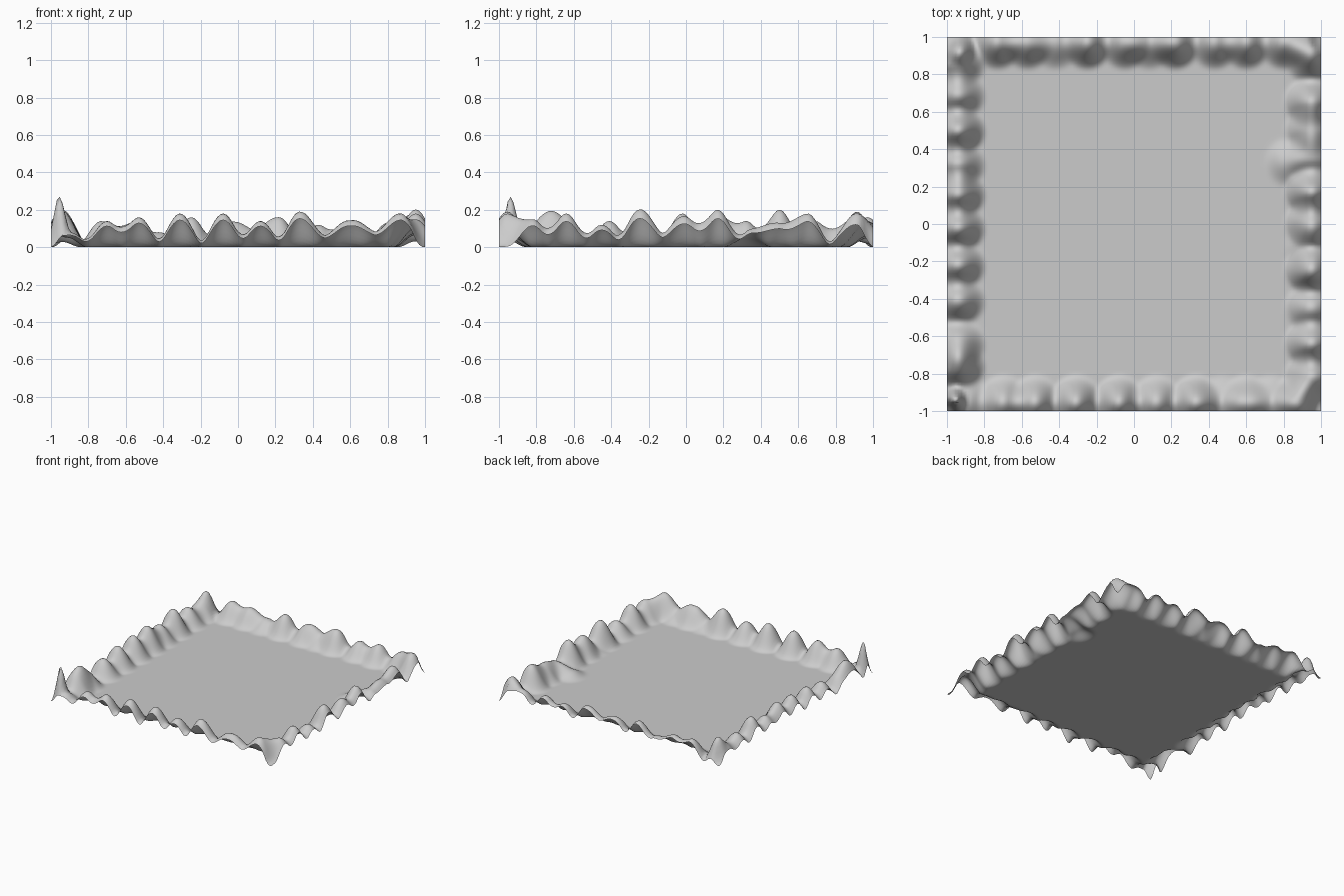
import bpy
import bmesh
from math import cos, pi, hypot

cube = bpy.data.objects.get("Cube")
if cube:
    bpy.data.objects.remove(cube, do_unlink=True)

CELLS = 128

# Hills along each wall: (position along the wall, height)
front = [(-.9, .08), (-.7, .14), (-.53, .16), (-.31, .18), (-.08, .18),
         (.12, .14), (.33, .19), (.47, .06), (.6, .14), (.73, .08), (.87, .18)]
back = [(-.73, .14), (-.57, .13), (-.42, .08), (-.25, .16), (-.05, .13),
        (.08, .09), (.22, .16), (.43, .12), (.6, .14), (.8, .13), (.93, .1)]
left_side = [(-.76, .17), (-.64, .13), (-.41, .14), (-.22, .17), (-.02, .18),
             (.16, .19), (.32, .14), (.5, .2), (.69, .14), (.86, .13)]
right_side = [(-.82, .15), (-.64, .18), (-.45, .12), (-.25, .2), (-.12, .06),
              (0, .16), (.17, .2), (.36, .1), (.5, .13), (.65, .18), (.88, .13)]

# Each hill: centre x, centre y, height, radius in x, radius in y
ALONG, INWARD = .145, .155
hills = []
for pos, h in front:
    hills.append((pos, -.955, h, ALONG, INWARD))
for pos, h in back:
    hills.append((pos, .97, h, ALONG, INWARD))
for pos, h in left_side:
    hills.append((-.94, pos, h, INWARD, ALONG))
for pos, h in right_side:
    hills.append((.95, pos, h, INWARD, ALONG))

# Sharp corner peak, back corner hill and a low mound reaching into the floor
hills += [(-.96, -.94, .22, .07, .08), (-.93, .94, .12, .1, .1),
          (.82, .33, .05, .13, .14)]


def height(x, y):
    total = 0
    for cx, cy, h, rx, ry in hills:
        d = hypot((x - cx) / rx, (y - cy) / ry)
        if d < 1:
            total += h * cos(d * pi / 2) ** 2
    # The four outermost corners drop to the floor
    corner = hypot(1 - abs(x), 1 - abs(y))
    return total * min(1, corner / .07)


# Single open sheet: flat floor with a rim of rounded hills
bm = bmesh.new()
bmesh.ops.create_grid(bm, x_segments=CELLS, y_segments=CELLS, size=1)
for v in bm.verts:
    v.co.z = height(v.co.x, v.co.y)
mesh = bpy.data.meshes.new("terrain")
bm.to_mesh(mesh)
bm.free()
mesh.shade_smooth()

grey = bpy.data.materials.new("plain grey")
grey.use_nodes = True
colour = (.6, .6, .6, 1)
grey.diffuse_color = colour
grey.node_tree.nodes["Principled BSDF"].inputs["Base Color"].default_value = colour
mesh.materials.append(grey)

terrain = bpy.data.objects.new("terrain", mesh)
bpy.context.collection.objects.link(terrain)
